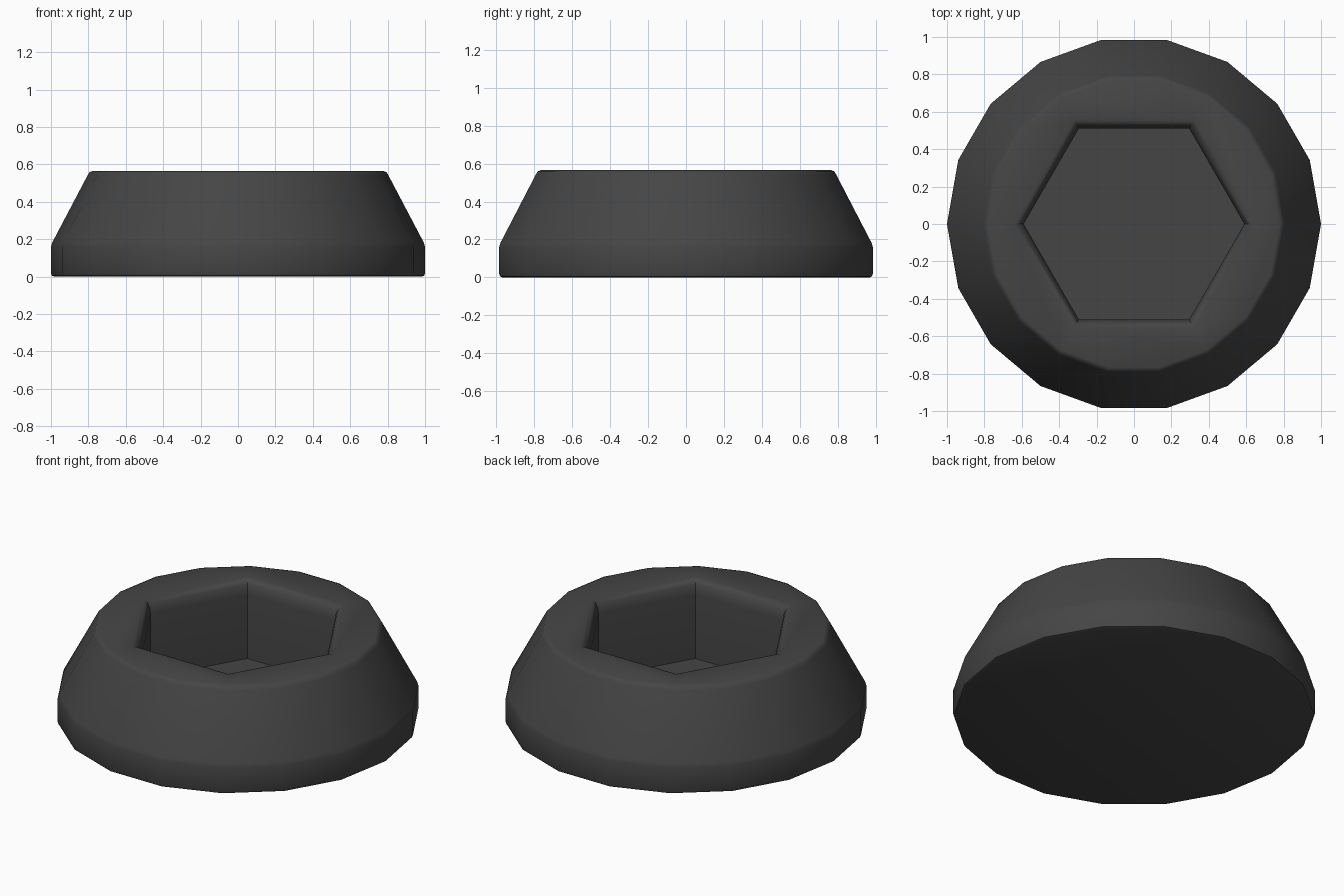
import bpy, bmesh
from math import cos, sin, pi, radians

if "Cube" in bpy.data.objects:
    bpy.data.objects.remove(bpy.data.objects["Cube"])

bm = bmesh.new()


def ring(r, z, sides):
    return [bm.verts.new((r * cos(2 * pi * i / sides), r * sin(2 * pi * i / sides), z))
            for i in range(sides)]


def skin(profile, sides):
    # stacked rings joined by quads; returns first and last ring
    rings = [ring(r, z, sides) for r, z in profile]
    for a, b in zip(rings, rings[1:]):
        for i in range(sides):
            j = (i + 1) % sides
            bm.faces.new((a[i], a[j], b[j], b[i]))
    return rings[0], rings[-1]


# Outer 18-sided body: short straight base, tapered wall, rounded edges
body = [(0.982, 0), (0.995, 0.005), (1, 0.018), (1, 0.16), (0.993, 0.183),
        (0.805, 0.54), (0.795, 0.558), (0.778, 0.565)]
base, rim = skin(body, 18)
bm.faces.new(base[::-1])

# Hexagonal socket: rounded lip, straight walls, flat floor
socket = [(0.64, 0.565), (0.622, 0.558), (0.606, 0.537), (0.595, 0.51),
          (0.59, 0.48), (0.59, 0.09)]
lip, floor = skin(socket, 6)
bm.faces.new(floor)

# Flat top between the rim and the socket (3 rim edges per hexagon side)
for k in range(6):
    n = (k + 1) % 6
    outer = [rim[(3 * k + i) % 18] for i in range(4)]
    bm.faces.new(outer + [lip[n], lip[k]])

bmesh.ops.recalc_face_normals(bm, faces=bm.faces)
mesh = bpy.data.meshes.new("socket_bolt_head")
bm.to_mesh(mesh)
bm.free()
head = bpy.data.objects.new("socket_bolt_head", mesh)
bpy.context.collection.objects.link(head)

# Dark metal colour
dark = bpy.data.materials.new("dark_metal")
dark.diffuse_color = (0.06, 0.06, 0.06, 1)
dark.use_nodes = True
dark.node_tree.nodes["Principled BSDF"].inputs["Base Color"].default_value = dark.diffuse_color
mesh.materials.append(dark)

bpy.context.view_layer.objects.active = head
head.select_set(True)
bpy.ops.object.shade_smooth_by_angle(angle=radians(40))
